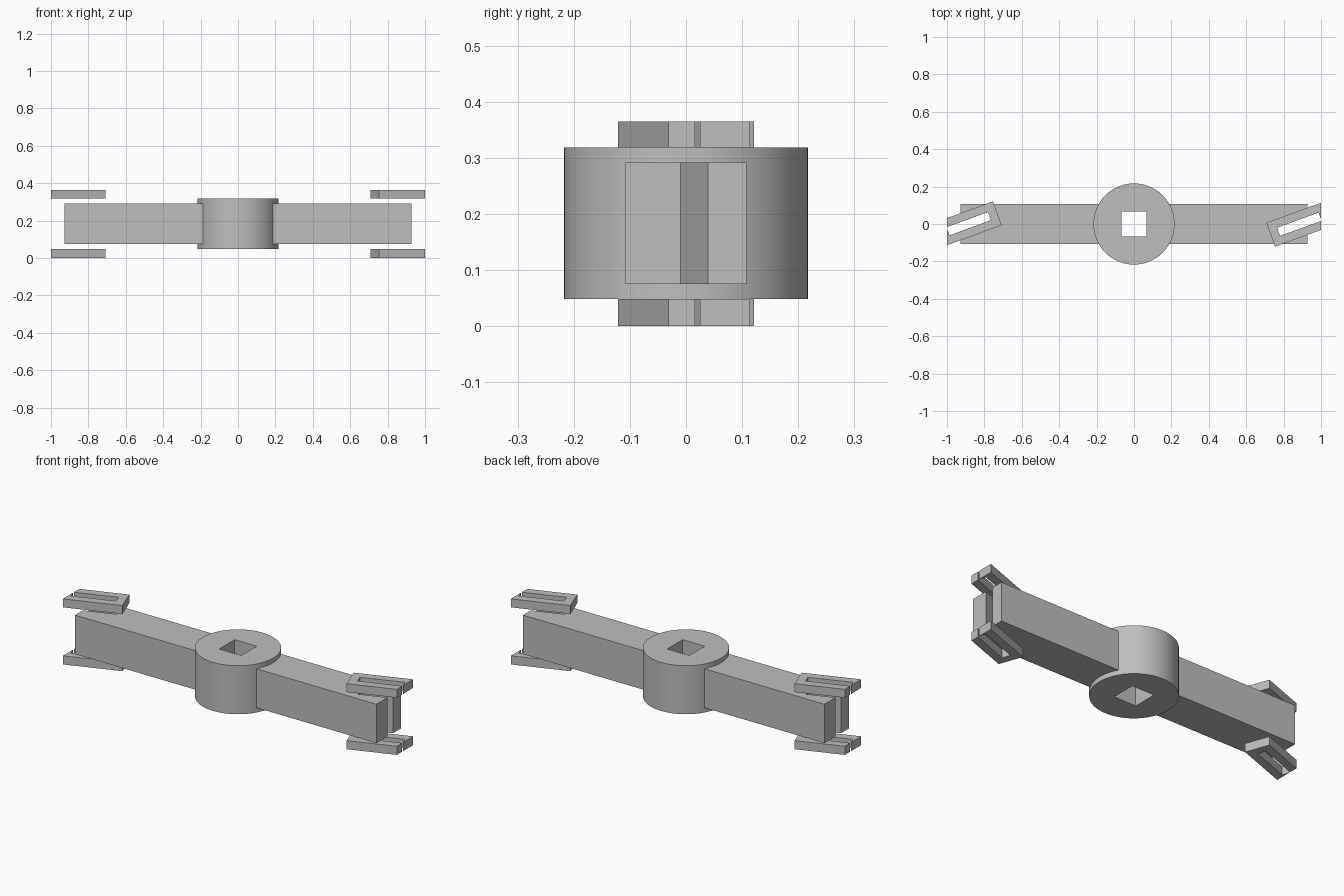
import bpy, bmesh, math
from mathutils import Vector

cube = bpy.data.objects.get("Cube")
if cube:
    bpy.data.objects.remove(cube, do_unlink=True)

grey = bpy.data.materials.new("plain_grey")
grey.use_nodes = True
grey.diffuse_color = (0.52, 0.52, 0.52, 1)
grey.node_tree.nodes["Principled BSDF"].inputs["Base Color"].default_value = grey.diffuse_color


def finish(name, bm):
    bmesh.ops.recalc_face_normals(bm, faces=bm.faces)
    mesh = bpy.data.meshes.new(name)
    bm.to_mesh(mesh)
    bm.free()
    mesh.materials.append(grey)
    obj = bpy.data.objects.new(name, mesh)
    bpy.context.collection.objects.link(obj)
    return obj


def prism(name, outline, z0, z1, turn):
    """Extrude an outline upward; turn = -1 gives the half-turned copy."""
    bm = bmesh.new()
    face = bm.faces.new([bm.verts.new((turn * p[0], turn * p[1], z0)) for p in outline])
    new = bmesh.ops.extrude_face_region(bm, geom=[face])["geom"]
    tops = [v for v in new if isinstance(v, bmesh.types.BMVert)]
    bmesh.ops.translate(bm, verts=tops, vec=(0, 0, z1 - z0))
    return finish(name, bm)


# Hub: round outside, square bore
RADIUS, BORE, SEGMENTS = 0.217, 0.068, 96
HUB_LOW, HUB_HIGH = 0.048, 0.318
bm = bmesh.new()
rings = []
for i in range(SEGMENTS):
    a = 2 * math.pi * i / SEGMENTS
    c, s = math.cos(a), math.sin(a)
    inner = BORE / max(abs(c), abs(s))
    rings.append([bm.verts.new((r * c, r * s, z)) for r, z in
                  ((RADIUS, HUB_LOW), (RADIUS, HUB_HIGH), (inner, HUB_HIGH), (inner, HUB_LOW))])
for i, ring in enumerate(rings):
    after = rings[(i + 1) % SEGMENTS]
    for k in range(4):
        n = (k + 1) % 4
        bm.faces.new((ring[k], after[k], after[n], ring[n]))
hub = finish("hub", bm)
bpy.ops.object.select_all(action="DESELECT")
hub.select_set(True)
bpy.context.view_layer.objects.active = hub
bpy.ops.object.shade_smooth_by_angle(angle=math.radians(30))

# Slanted frame of the slotted guides: a corner, the slot direction and the width direction
TILT = math.radians(20)
CORNER = Vector((0.754, -0.121))
ALONG = Vector((math.cos(TILT), math.sin(TILT)))
ACROSS = Vector((-ALONG.y, ALONG.x))
WIDTH, BAR, SLOT_END = 0.136, 0.045, 0.281
TIP, ARM_END, ARM_HALF, ARM_ROOT = 1.0, 0.928, 0.108, 0.15


def local(u, v):
    return CORNER + ALONG * u + ACROSS * v


def at_x(v, x):
    """Point where the slanted line at width v reaches x."""
    start = local(0, v)
    return start + ALONG * ((x - start.x) / ALONG.x)


low, high = BAR, WIDTH - BAR
slot_low, slot_high = local(BAR, low), local(BAR, high)
slot_far = local(SLOT_END, high)
gap_top = slot_far - ACROSS * ((TIP - slot_far.x) / -ACROSS.x)

guide = [local(0, 0), at_x(0, TIP), at_x(low, TIP), slot_low, slot_high,
         slot_far, gap_top, at_x(WIDTH, TIP), local(0, WIDTH)]
arm = [(ARM_ROOT, -ARM_HALF), (ARM_END, -ARM_HALF), at_x(low, ARM_END), slot_low,
       slot_high, at_x(high, ARM_END), (ARM_END, ARM_HALF), (ARM_ROOT, ARM_HALF)]

# Slotted arms with a guide plate above and below each end
for side, turn in (("left", 1), ("right", -1)):
    prism(side + "_arm", arm, 0.075, 0.292, turn)
    prism(side + "_lower_guide", guide, 0, HUB_LOW, turn)
    prism(side + "_upper_guide", guide, HUB_HIGH, 0.365, turn)
